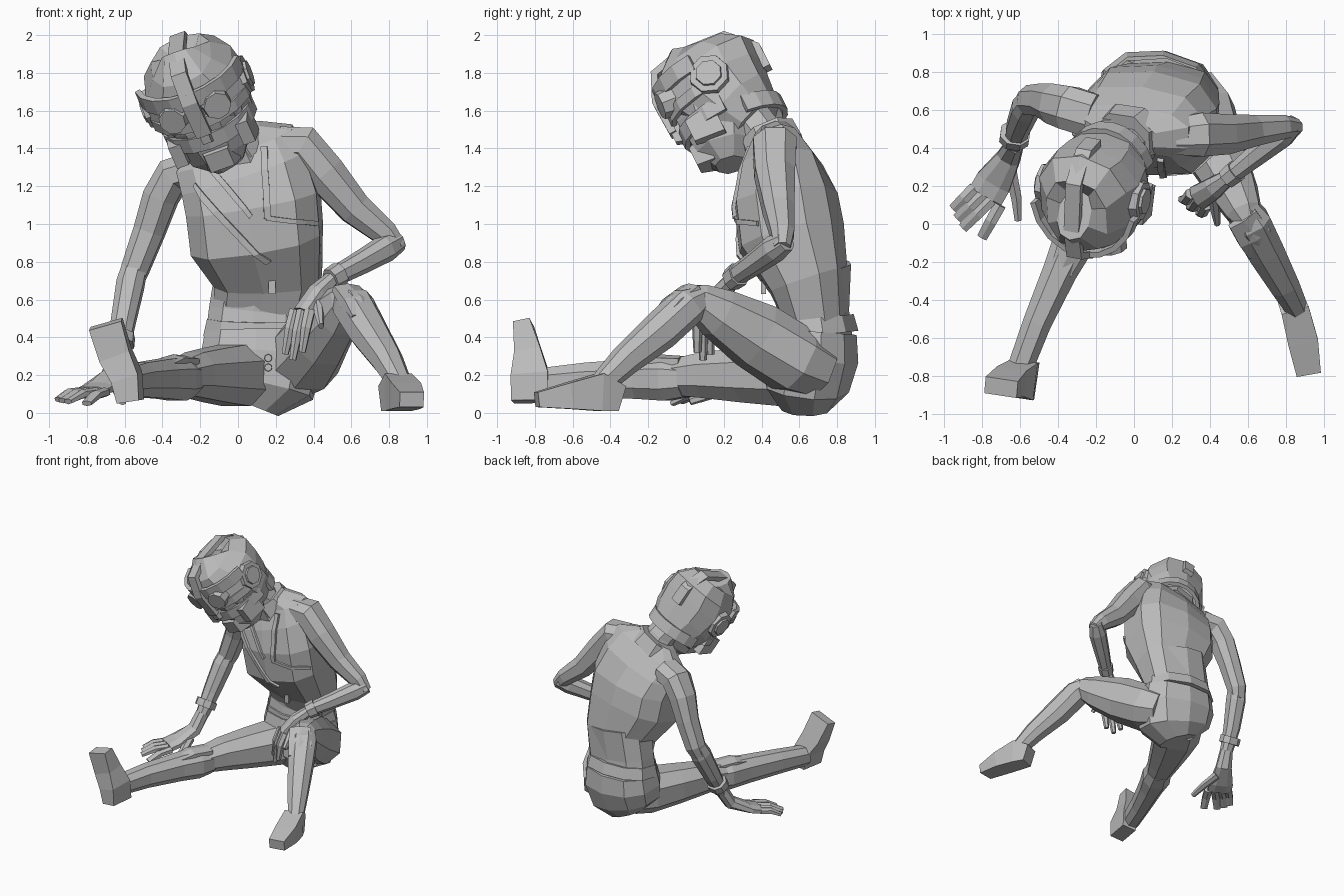
import bpy, bmesh, math
from mathutils import Vector, Matrix

default_cube = bpy.data.objects.get("Cube")
if default_cube:
    bpy.data.objects.remove(default_cube)

grey = bpy.data.materials.new("plain_grey")
grey.use_nodes = True
grey.diffuse_color = (0.5, 0.5, 0.5, 1)
grey.node_tree.nodes["Principled BSDF"].inputs["Base Color"].default_value = grey.diffuse_color

FRONT = Vector((-0.15, -1, 0))
UP = Vector((0, 0, 1))


def make_object(name, bm, matrix=None):
    bmesh.ops.recalc_face_normals(bm, faces=bm.faces[:])
    mesh = bpy.data.meshes.new(name)
    bm.to_mesh(mesh)
    bm.free()
    mesh.materials.append(grey)
    obj = bpy.data.objects.new(name, mesh)
    bpy.context.collection.objects.link(obj)
    if matrix:
        obj.matrix_world = matrix
    return obj


def boxy(value, power):
    """Push a circle coordinate towards a square."""
    return math.copysign(abs(value) ** power, value)


def loft(name, stations, reference=UP, sides=8, matrix=None, power=0.87):
    """Skin a faceted tube; each station is x, y, z, half width, half depth."""
    bm = bmesh.new()
    centres = [Vector(s[:3]) for s in stations]
    rings = []
    for i, (centre, station) in enumerate(zip(centres, stations)):
        tangent = (centres[min(i + 1, len(centres) - 1)] - centres[max(i - 1, 0)]).normalized()
        side = tangent.cross(reference).normalized()
        depth = side.cross(tangent)
        stretch = 1.34 if sides == 4 else 1.03
        ring = []
        for k in range(sides):
            angle = math.tau * (k + 0.5) / sides
            across = side * boxy(math.cos(angle), power) * station[3]
            along = depth * boxy(math.sin(angle), power) * station[4]
            ring.append(bm.verts.new(centre + (across + along) * stretch))
        rings.append(ring)
    for lower, upper in zip(rings, rings[1:]):
        for k in range(sides):
            n = (k + 1) % sides
            bm.faces.new((lower[k], lower[n], upper[n], upper[k]))
    bm.faces.new(rings[0])
    bm.faces.new(rings[-1])
    return make_object(name, bm, matrix)


def block(name, centre, size, matrix=None, taper=1.0):
    """Box whose front (-y) end can be narrowed."""
    bm = bmesh.new()
    bmesh.ops.create_cube(bm, size=1)
    for v in bm.verts:
        scale = taper if v.co.y < 0 else 1
        v.co = Vector((v.co.x * size[0] * scale, v.co.y * size[1], v.co.z * size[2] * scale)) + Vector(centre)
    return make_object(name, bm, matrix)


def disc(name, centre, radius, thickness, axis, matrix=None):
    bm = bmesh.new()
    bmesh.ops.create_cone(bm, cap_ends=True, segments=8, radius1=radius, radius2=radius * 0.88, depth=thickness)
    turn = UP.rotation_difference(Vector(axis)).to_matrix().to_4x4()
    bm.transform(Matrix.Translation(centre) @ turn)
    return make_object(name, bm, matrix)


def ribbon(name, points, across, width, thickness, target=None, matrix=None):
    """Flat strap through points, optionally laid onto a body part."""
    bm = bmesh.new()
    half = Vector(across).normalized() * width / 2
    pairs = [(bm.verts.new(Vector(p) - half), bm.verts.new(Vector(p) + half)) for p in points]
    for (a, b), (c, d) in zip(pairs, pairs[1:]):
        bm.faces.new((a, b, d, c))
    obj = make_object(name, bm, matrix)
    if target:
        wrap = obj.modifiers.new("lay_on", 'SHRINKWRAP')
        wrap.target = target
        wrap.wrap_mode = 'ABOVE_SURFACE'
        wrap.offset = thickness / 2
    solid = obj.modifiers.new("thickness", 'SOLIDIFY')
    solid.thickness = thickness
    solid.offset = 0
    return obj


def between(a, b, steps=6):
    return [Vector(a).lerp(Vector(b), i / steps) for i in range(steps + 1)]


# Trunk
loft("pelvis", [(.07, .64, .04, .15, .14), (.11, .64, .14, .29, .22), (.13, .67, .3, .32, .24),
                (.13, .68, .43, .3, .22)], FRONT, 10)
loft("belt", [(.12, .69, .41, .3, .22), (.12, .68, .5, .28, .205)], FRONT, 10)
loft("abdomen", [(.1, .68, .38, .27, .2), (.11, .68, .54, .26, .18), (.14, .67, .78, .25, .2)], FRONT, 10)
jacket = loft("jacket", [(.13, .7, .5, .26, .16), (.16, .65, .7, .28, .21), (.1, .56, .92, .35, .28),
                         (.08, .53, 1.12, .355, .27), (.03, .51, 1.28, .345, .21), (-.02, .49, 1.4, .33, .13),
                         (-.05, .46, 1.48, .17, .09)], Vector((-.12, -1, 0)), 10, None, .72)
loft("neck", [(.02, .46, 1.32, .15, .13), (-.05, .4, 1.48, .115, .11), (-.14, .29, 1.62, .11, .11)], FRONT)
loft("collar", [(-.01, .48, 1.38, .19, .16), (-.06, .44, 1.47, .165, .15)], FRONT)

# Jacket opening, zip and trouser buttons
ribbon("right_lapel", between((-.26, .32, 1.22), (.17, .26, .76)), (1, 0, .8), .035, .02, jacket)
ribbon("left_lapel", between((.13, .3, 1.42), (.16, .2, 1.02)), (1, 0, 0), .035, .02, jacket)
ribbon("neck_trim", between((-.2, .35, 1.36), (.07, .2, 1.03)), (1, 0, .8), .03, .015, jacket)
ribbon("chest_seam", between((.15, .25, 1.03), (.45, .35, 1.0)), UP, .025, .015, jacket)
block("zip_pull", (.18, .41, .68), (.035, .025, .1))
for height in (.24, .29):
    disc("trouser_button", (.16, .42, height), .022, .03, (0, -1, 0))

# Left arm, bent with the hand hanging inside the knee
loft("left_upper_arm", [(.22, .46, 1.42, .1, .1), (.34, .47, 1.42, .12, .11), (.46, .47, 1.27, .11, .11),
                        (.62, .49, 1.08, .085, .09), (.78, .51, .95, .065, .07), (.85, .51, .87, .045, .05)])
loft("left_forearm", [(.85, .53, .91, .05, .055), (.78, .47, .87, .07, .07), (.64, .36, .79, .06, .06),
                      (.49, .24, .71, .045, .05)])
loft("left_cuff", [(.54, .28, .735, .06, .065), (.49, .24, .705, .055, .06)])
loft("left_palm", [(.5, .25, .71, .04, .04), (.42, .19, .64, .06, .045), (.34, .14, .53, .07, .04)])
left_tips = [(.25, .13, .31), (.29, .09, .28), (.34, .06, .32)]
for i, tip in enumerate(left_tips):
    root = Vector((.3 + i * .04, .16 - i * .03, .54))
    middle = root.lerp(Vector(tip), .5) + Vector((0, -.02, .02))
    loft("left_finger", [(*root, .03, .03), (*middle, .028, .028), (*tip, .018, .02)], FRONT, 6)
loft("left_thumb", [(.42, .16, .6, .03, .03), (.43, .07, .52, .025, .025), (.44, 0, .46, .015, .02)], FRONT, 6)

# Right arm, propped on the ground
loft("right_upper_arm", [(-.22, .57, 1.29, .1, .12), (-.34, .61, 1.26, .1, .12), (-.41, .63, 1.14, .095, .11),
                         (-.47, .65, .96, .085, .09), (-.545, .65, .76, .075, .08), (-.57, .63, .68, .06, .06)], FRONT)
loft("right_forearm", [(-.54, .66, .8, .065, .06), (-.57, .61, .68, .075, .08), (-.61, .51, .47, .065, .065),
                       (-.63, .42, .31, .05, .05)], FRONT)
loft("right_cuff", [(-.625, .48, .41, .08, .075), (-.63, .45, .36, .08, .075)], FRONT)
loft("right_palm", [(-.63, .42, .32, .05, .05), (-.66, .35, .2, .065, .05), (-.74, .22, .13, .1, .035),
                    (-.78, .15, .11, .1, .03)])
right_tips = [(-.95, .08, .07), (-.93, .03, .065), (-.9, -.02, .06), (-.8, -.07, .05)]
for i, tip in enumerate(right_tips):
    root = Vector((-.84 + i * .045, .19 - i * .03, .11))
    middle = root.lerp(Vector(tip), .5) + Vector((0, 0, .015))
    loft("right_finger", [(*root, .035, .025), (*middle, .034, .024), (*tip, .03, .015)], UP, 6)
loft("right_thumb", [(-.65, .28, .15, .035, .03), (-.62, .14, .1, .03, .025), (-.61, .02, .06, .02, .02)], UP, 6)

# Left leg, knee raised
loft("left_thigh", [(.27, .69, .22, .18, .15), (.34, .57, .28, .2, .18), (.43, .37, .41, .16, .18),
                    (.53, .17, .53, .125, .135), (.58, .06, .6, .095, .09), (.6, .01, .62, .06, .06)])
loft("left_shin", [(.57, .09, .62, .08, .06), (.61, .01, .57, .11, .1), (.69, -.14, .43, .1, .1),
                   (.79, -.32, .28, .08, .08), (.86, -.45, .15, .06, .06)])
loft("left_knee_pad", [(.57, .03, .66, .09, .03), (.63, -.06, .58, .1, .05), (.67, -.13, .5, .09, .04)], UP, 6)
loft("left_boot", [(.81, -.36, .075, .065, .07), (.85, -.46, .11, .075, .1), (.89, -.62, .09, .08, .07),
                   (.92, -.79, .07, .065, .04)], UP, 4)

# Right leg, stretched forward
loft("right_thigh", [(.06, .66, .2, .18, .15), (-.01, .53, .2, .19, .17), (-.12, .32, .2, .16, .15),
                     (-.23, .1, .2, .125, .125), (-.3, -.05, .19, .1, .1)])
loft("right_shin", [(-.27, 0, .18, .1, .1), (-.32, -.1, .18, .115, .12), (-.39, -.25, .18, .095, .11),
                    (-.51, -.52, .175, .078, .095), (-.6, -.76, .16, .07, .08)])
loft("right_knee_pad", [(-.27, -.01, .27, .08, .03), (-.34, -.15, .27, .08, .04), (-.4, -.28, .24, .06, .03)], UP, 6)
loft("right_boot", [(-.57, -.82, .06, .06, .1), (-.59, -.82, .19, .075, .1), (-.65, -.83, .31, .085, .07),
                    (-.7, -.86, .47, .09, .045)], FRONT, 4)

# Head frame: local x is its left, -y its face, z its crown
left = Vector((.92, -.17, .33)).normalized()
face = Vector((-.06, -.88, -.46))
face = (face - left * face.dot(left)).normalized()
head = Matrix((left, -face, face.cross(left))).transposed().to_4x4()
head.translation = (-.2, .19, 1.66)
ahead = Vector((0, -1, 0))
loft("face", [(.03, -.11, -.37, .08, .08), (.01, -.09, -.28, .17, .16), (0, -.05, -.1, .22, .23),
              (0, -.01, .05, .25, .27)], ahead, 8, head)
loft("helmet", [(0, .1, -.22, .19, .17), (0, .05, -.1, .255, .23), (0, .0, .05, .275, .28),
                (0, .0, .17, .25, .285), (0, -.04, .27, .17, .22), (0, -.02, .305, .09, .13)], ahead, 10, head)


def arc(radius_across, radius_along, start, end, height, steps=8):
    """Level arc around the head, measured in degrees from the face."""
    angles = [math.radians(start + (end - start) * i / steps) for i in range(steps + 1)]
    return [(radius_across * math.sin(a), -radius_along * math.cos(a), height) for a in angles]


# Helmet straps and face gear
crown_path = [(-.31, -.06), (-.32, .14), (-.26, .29), (-.1, .33), (.16, .31), (.29, .17), (.29, .04)]
ribbon("crown_strap", [(0, y, z) for y, z in crown_path], (1, 0, 0), .085, .04, None, head)
ribbon("brow_band", arc(.285, .305, -80, 80, .15), UP, .09, .03, None, head)
ribbon("goggle_band", arc(.275, .295, -90, 90, .0), UP, .06, .03, None, head)
ribbon("mask_band", arc(.245, .275, -90, 90, -.12), UP, .085, .03, None, head)
ribbon("nape_band", arc(.24, .275, 110, 250, -.17), UP, .09, .03, None, head)
block("nose_guard", (0, -.28, -.04), (.07, .08, .2), head, .7)
block("mouth_mask", (.01, -.22, -.25), (.19, .1, .15), head, .7)
for sign in (-1, 1):
    disc("goggle", (sign * .12, -.27, .07), .085, .08, (sign * .25, -1, 0), head)
    disc("ear_cup", (sign * .25, .0, .05), .12, .08, (sign, 0, 0), head)
    disc("ear_cap", (sign * .28, .0, .05), .08, .05, (sign, 0, 0), head)
    block("cheek_guard", (sign * .19, -.14, -.17), (.09, .17, .17), head, .75)
